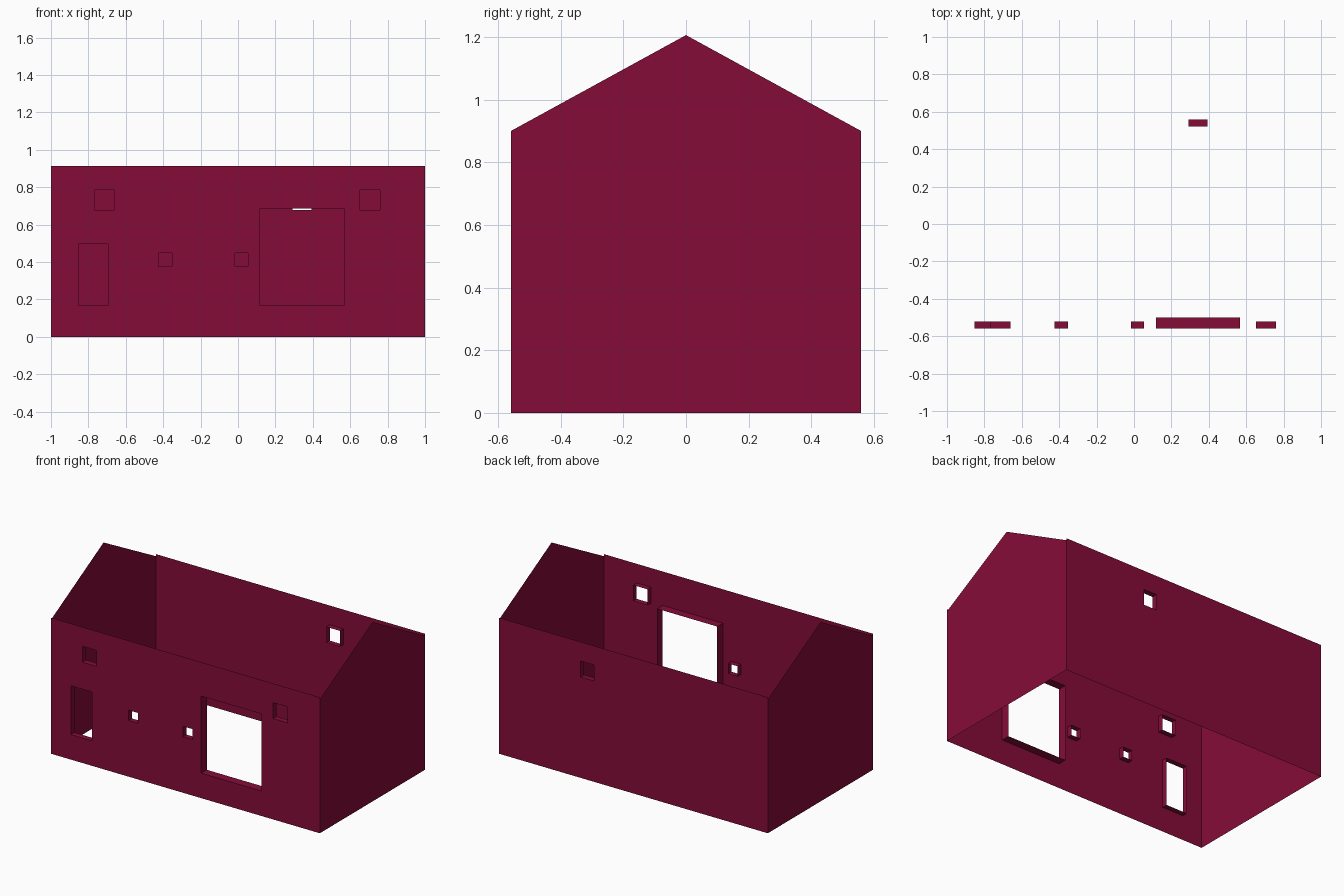
import bpy
import bmesh

if "Cube" in bpy.data.objects:
    bpy.data.objects.remove(bpy.data.objects["Cube"])

HALF_X, HALF_Y = 1.0, 0.559
WALL_TOP, EAVE, RIDGE = 0.914, 0.90, 1.206

paint = bpy.data.materials.new("dark crimson")
paint.diffuse_color = (0.2346, 0.0037, 0.0395, 1)
paint.use_nodes = True
paint.node_tree.nodes["Principled BSDF"].inputs["Base Color"].default_value = paint.diffuse_color


def finish(name, bm):
    bmesh.ops.remove_doubles(bm, verts=bm.verts, dist=1e-5)
    mesh = bpy.data.meshes.new(name)
    bm.to_mesh(mesh)
    bm.free()
    mesh.materials.append(paint)
    bpy.context.collection.objects.link(bpy.data.objects.new(name, mesh))


def face(bm, points):
    bm.faces.new([bm.verts.new(p) for p in points])


def long_wall(name, side, openings):
    """Thin sheet wall at y = side * HALF_Y; openings are (x0, x1, z0, z1, depth)."""
    bm = bmesh.new()
    y = side * HALF_Y
    order = -side  # winding, so that the sheet faces outwards
    xs = sorted({-HALF_X, HALF_X, *(v for o in openings for v in o[:2])})
    zs = sorted({0, WALL_TOP, *(v for o in openings for v in o[2:4])})
    # sheet cells, leaving the openings empty
    for a, b in zip(xs, xs[1:]):
        for c, d in zip(zs, zs[1:]):
            mx, mz = (a + b) / 2, (c + d) / 2
            if any(o[0] < mx < o[1] and o[2] < mz < o[3] for o in openings):
                continue
            face(bm, [(a, y, c), (b, y, c), (b, y, d), (a, y, d)][::order])
    # reveals running inwards around each opening
    for x0, x1, z0, z1, depth in openings:
        yi = y - side * depth
        ring = [(x0, z0), (x1, z0), (x1, z1), (x0, z1)]
        for (xa, za), (xb, zb) in zip(ring, ring[1:] + ring[:1]):
            face(bm, [(xa, y, za), (xb, y, zb), (xb, yi, zb), (xa, yi, za)][::order])
    finish(name, bm)


def gable(name, side):
    bm = bmesh.new()
    x = side * HALF_X
    outline = [(-HALF_Y, 0), (HALF_Y, 0), (HALF_Y, EAVE), (0, RIDGE), (-HALF_Y, EAVE)]
    face(bm, [(x, y, z) for y, z in outline][::side])
    finish(name, bm)


long_wall("front_wall", -1, [
    (-0.766, -0.660, 0.678, 0.785, 0.037),  # upper left window
    (0.652, 0.758, 0.678, 0.785, 0.037),    # upper right window
    (-0.852, -0.694, 0.168, 0.496, 0.037),  # door
    (-0.424, -0.354, 0.377, 0.447, 0.037),  # small windows
    (-0.017, 0.053, 0.377, 0.447, 0.037),
    (0.118, 0.566, 0.168, 0.686, 0.059),    # large window
])
long_wall("back_wall", 1, [(0.291, 0.392, 0.678, 0.785, 0.037)])
gable("left_gable", -1)
gable("right_gable", 1)
